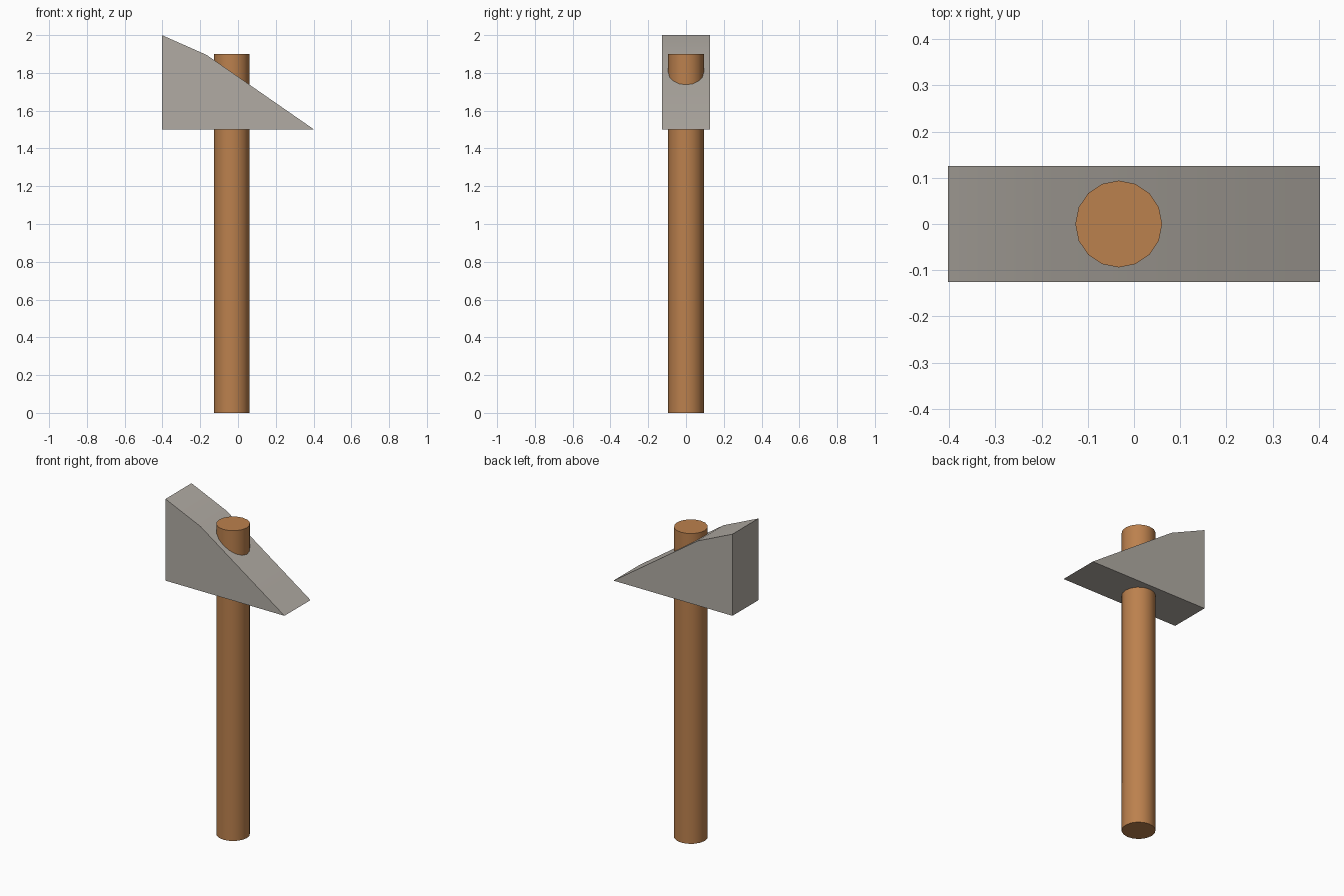
import bpy, bmesh, math

if "Cube" in bpy.data.objects:
    bpy.data.objects.remove(bpy.data.objects["Cube"])

def material(name, rgb):
    m = bpy.data.materials.new(name)
    m.diffuse_color = (*rgb, 1)
    m.use_nodes = True
    m.node_tree.nodes["Principled BSDF"].inputs["Base Color"].default_value = m.diffuse_color
    return m

wood = material("wood", (0.50, 0.218, 0.075))
stone = material("stone", (0.44, 0.41, 0.37))

def smooth(obj):
    bpy.ops.object.select_all(action='DESELECT')
    obj.select_set(True)
    bpy.context.view_layer.objects.active = obj
    bpy.ops.object.shade_smooth_by_angle(angle=math.radians(30))

# Handle: 16-sided shaft running up through the head
bpy.ops.mesh.primitive_cylinder_add(vertices=16, radius=0.094, depth=1.9,
                                    location=(-0.033, 0, 0.95))
handle = bpy.context.object
handle.name = "handle"
handle.data.materials.append(wood)
smooth(handle)

# Head: wedge profile extruded along y
profile = [(-0.403, 1.5), (0.403, 1.5), (-0.166, 1.895), (-0.403, 2.0)]
half = 0.126
bm = bmesh.new()
face = bm.faces.new([bm.verts.new((x, -half, z)) for x, z in profile])
ext = bmesh.ops.extrude_face_region(bm, geom=[face])
bmesh.ops.translate(bm, vec=(0, 2 * half, 0),
                    verts=[v for v in ext["geom"] if isinstance(v, bmesh.types.BMVert)])
bmesh.ops.recalc_face_normals(bm, faces=bm.faces)
mesh = bpy.data.meshes.new("head")
bm.to_mesh(mesh)
bm.free()
mesh.materials.append(stone)
head = bpy.data.objects.new("head", mesh)
bpy.context.collection.objects.link(head)
smooth(head)
